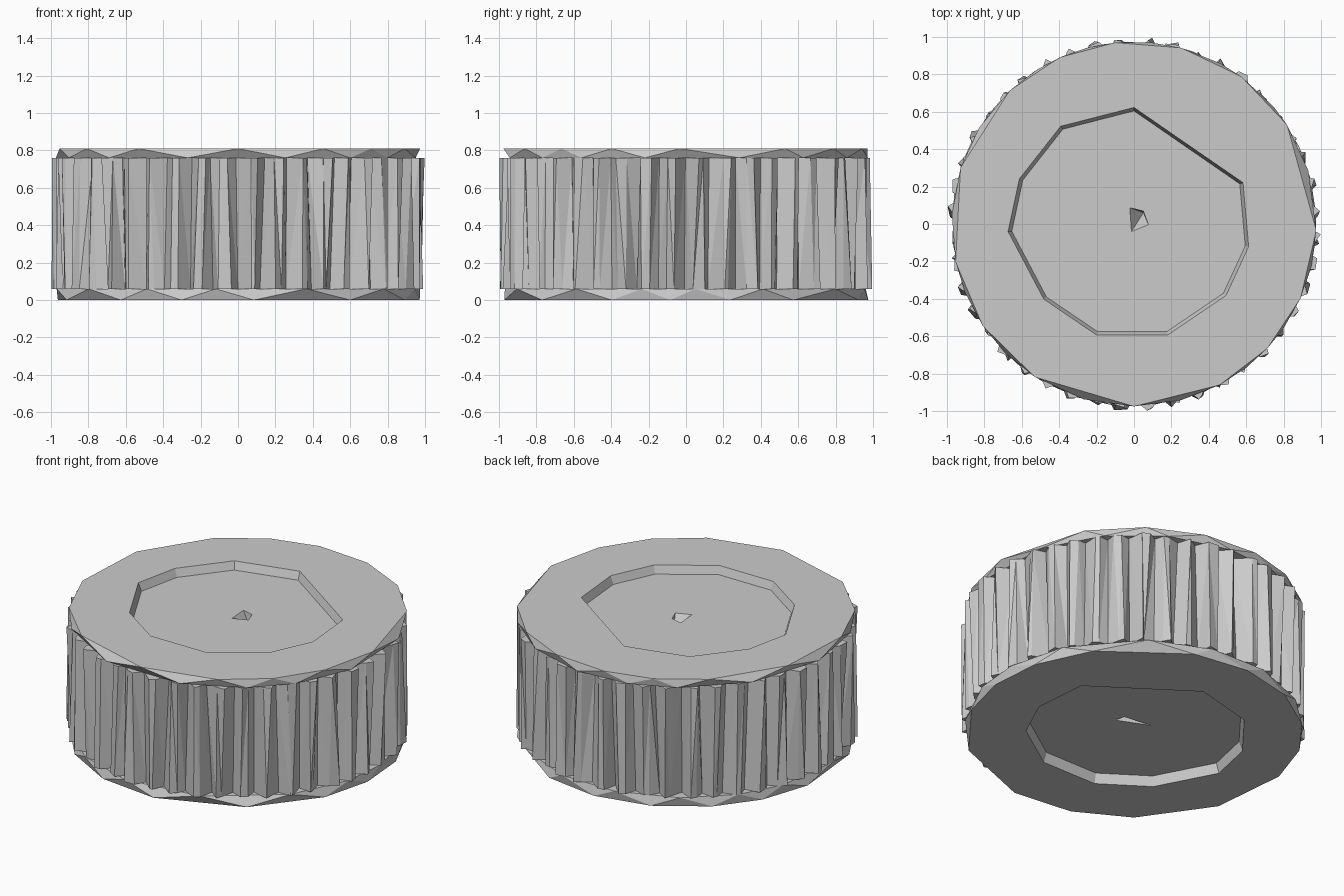
import bpy, bmesh, math, random
from mathutils import Vector

random.seed(4)
if "Cube" in bpy.data.objects:
    bpy.data.objects.remove(bpy.data.objects["Cube"])

GREY = (0.6, 0.6, 0.6, 1)
metal = bpy.data.materials.new("plain grey")
metal.use_nodes = True
metal.diffuse_color = GREY
metal.node_tree.nodes["Principled BSDF"].inputs["Base Color"].default_value = GREY


def polar(radius, degrees, z):
    a = math.radians(degrees)
    return Vector((radius * math.cos(a), radius * math.sin(a), z))


def finish(name, bm):
    bmesh.ops.recalc_face_normals(bm, faces=bm.faces)
    mesh = bpy.data.meshes.new(name)
    bm.to_mesh(mesh)
    bm.free()
    mesh.materials.append(metal)
    obj = bpy.data.objects.new(name, mesh)
    bpy.context.collection.objects.link(obj)
    return obj


def hull(name, points):
    bm = bmesh.new()
    verts = [bm.verts.new(p) for p in points]
    bmesh.ops.convex_hull(bm, input=verts)
    bmesh.ops.dissolve_limit(bm, angle_limit=0.01, verts=bm.verts, edges=bm.edges)
    return finish(name, bm)


def cut(target, cutter):
    mod = target.modifiers.new("cut", "BOOLEAN")
    mod.operation = "DIFFERENCE"
    mod.solver = "EXACT"
    mod.object = cutter
    cutter.hide_render = True
    cutter.hide_set(True)
    cutter.display_type = "WIRE"


def ring(angles, radius, z):
    return [polar(radius, a, z) for a in angles]


# Toothed drum: each tooth is a valley and an uneven two-point crest
TEETH = 44
LOW, HIGH = 0.06, 0.76
pitch = 360 / TEETH
bm = bmesh.new()
bottom, top = [], []
for i in range(TEETH):
    for offset, radius in ((0, 0.915), (0.38, 0.985), (0.66, 0.98)):
        for loop, z in ((bottom, LOW), (top, HIGH)):
            a = (i + offset + random.uniform(-0.13, 0.13)) * pitch
            r = min(1.0, radius + random.uniform(-0.02, 0.02))
            loop.append(bm.verts.new(polar(r, a, z)))
bm.faces.new(top)
bm.faces.new(bottom[::-1])
for i in range(len(top)):
    j = (i + 1) % len(top)
    a, b, c, d = bottom[i], bottom[j], top[j], top[i]
    if random.random() < 0.5:
        bm.faces.new((a, b, c))
        bm.faces.new((a, c, d))
    else:
        bm.faces.new((a, b, d))
        bm.faces.new((b, c, d))
drum = finish("toothed_drum", bm)

# Flanges: uneven rims, with a wide shallow recess cut through each one
RIM = [96, 75, 54, 33, -2, -24, -43, -62, -90, -123, -146, -168, 162, 133, 114]
INNER_RIM = [105, 85, 62, 40, 17, -13, -35, -52, -75, -106, -135, -158, 177, 148, 122]
RECESS = [(0, 0.62), (-0.39, 0.52), (-0.61, 0.24), (-0.67, -0.04), (-0.48, -0.4),
          (-0.2, -0.59), (0.18, -0.59), (0.49, -0.38), (0.61, -0.12), (0.58, 0.22)]

for name, outer_z, inner_z, turn in (("top", 0.81, HIGH, 0), ("bottom", 0, LOW, 38)):
    flange = hull(name + "_flange",
                  ring([a + turn for a in RIM], 0.975, outer_z)
                  + ring([a + turn for a in INNER_RIM], 0.975, inner_z))
    step = (outer_z - inner_z) * 0.5
    points = []
    for x, y in RECESS:
        p = Vector((x, y, 0))
        points.append(p * 1.02 + Vector((0, 0, outer_z + step)))
        points.append(p * 0.96 + Vector((0, 0, inner_z - step)))
    cut(flange, hull(name + "_recess_cutter", points))

# Small angular bore pits in the middle of both drum faces
top_pit = [(-0.03, 0.09, 0.77), (0.05, 0.07, 0.77), (0.08, -0.01, 0.77),
           (-0.02, -0.05, 0.77), (0.05, 0.06, 0.66)]
bottom_pit = [(-0.11, 0.06, 0.05), (0.12, -0.04, 0.05), (0.1, 0.03, 0.05), (0.06, 0, 0.13)]
for name, points in (("top", top_pit), ("bottom", bottom_pit)):
    cut(drum, hull(name + "_bore_cutter", points))
